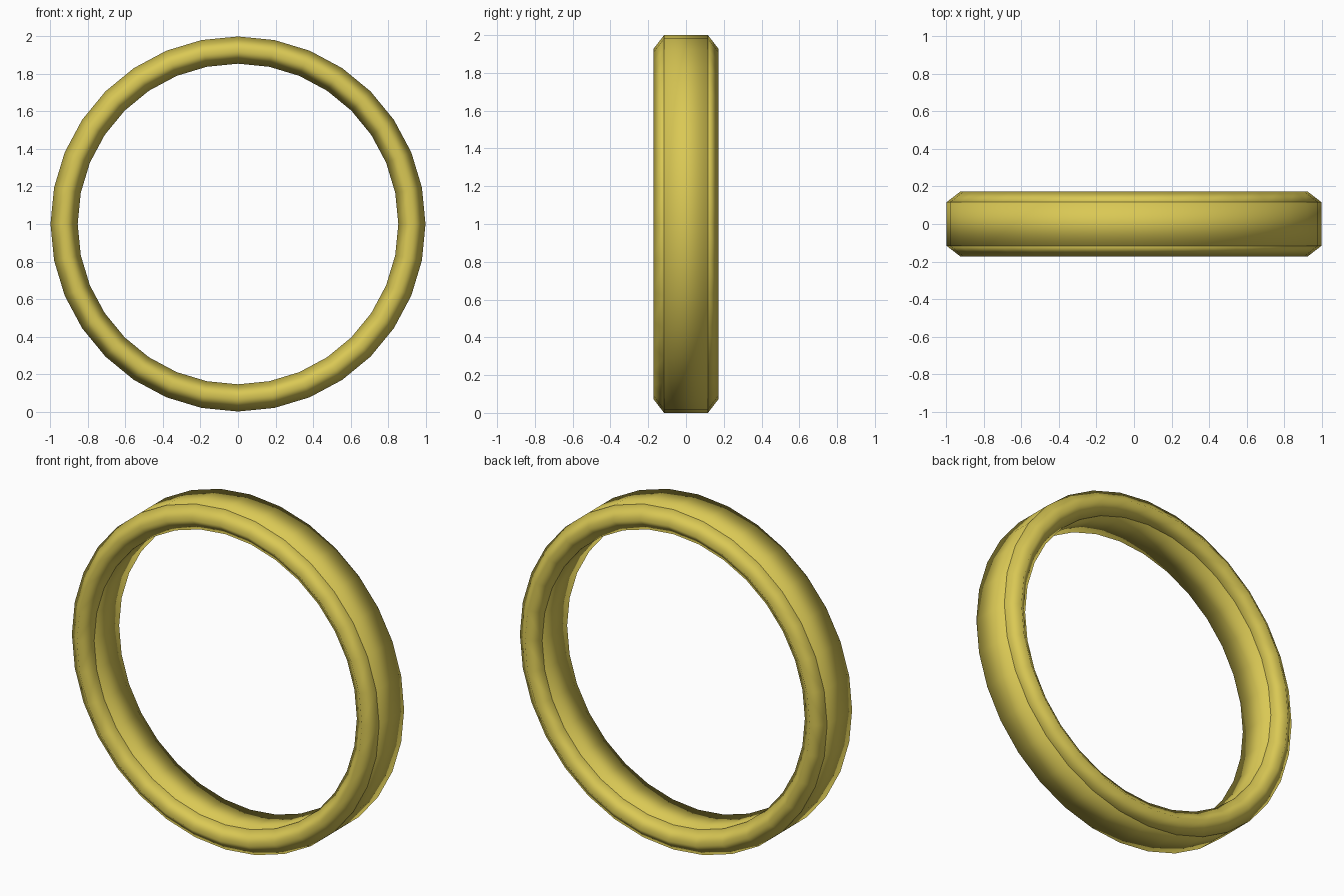
import bpy, bmesh
from math import sin, cos, tau

if "Cube" in bpy.data.objects:
    bpy.data.objects.remove(bpy.data.objects["Cube"])

SIDES = 32

gold = bpy.data.materials.new("gold")
gold.diffuse_color = (0.70, 0.58, 0.09, 1)
gold.use_nodes = True
gold.node_tree.nodes["Principled BSDF"].inputs["Base Color"].default_value = gold.diffuse_color


def ring(name, profile):
    """Sweep a closed (y, radius) profile around the y axis, smooth shaded."""
    bm = bmesh.new()
    loops = []
    for i in range(SIDES):
        a = tau * i / SIDES
        loops.append([bm.verts.new((r * sin(a), y, 1 + r * cos(a))) for y, r in profile])
    n = len(profile)
    for i in range(SIDES):
        p, q = loops[i], loops[(i + 1) % SIDES]
        for j in range(n):
            k = (j + 1) % n
            bm.faces.new((p[j], p[k], q[k], q[j])).smooth = True
    bmesh.ops.recalc_face_normals(bm, faces=bm.faces)
    mesh = bpy.data.meshes.new(name)
    bm.to_mesh(mesh)
    bm.free()
    mesh.materials.append(gold)
    obj = bpy.data.objects.new(name, mesh)
    bpy.context.collection.objects.link(obj)
    return obj


W, EDGE = 0.116, 0.172            # half width of the band, half width overall
R_OUT, R_IN = 1.0, 0.855
R_MID = (R_OUT + R_IN) / 2

# wide centre band with a square section
ring("centre_band", [(-W, R_IN), (-W, R_OUT), (W, R_OUT), (W, R_IN)])

# diamond-section rims, half sunk into each side of the band
for name, s in (("front_rim", -1), ("back_rim", 1)):
    ring(name, [(s * W, R_OUT), (s * EDGE, R_MID),
                (s * W, R_IN), (s * (2 * W - EDGE), R_MID)])
